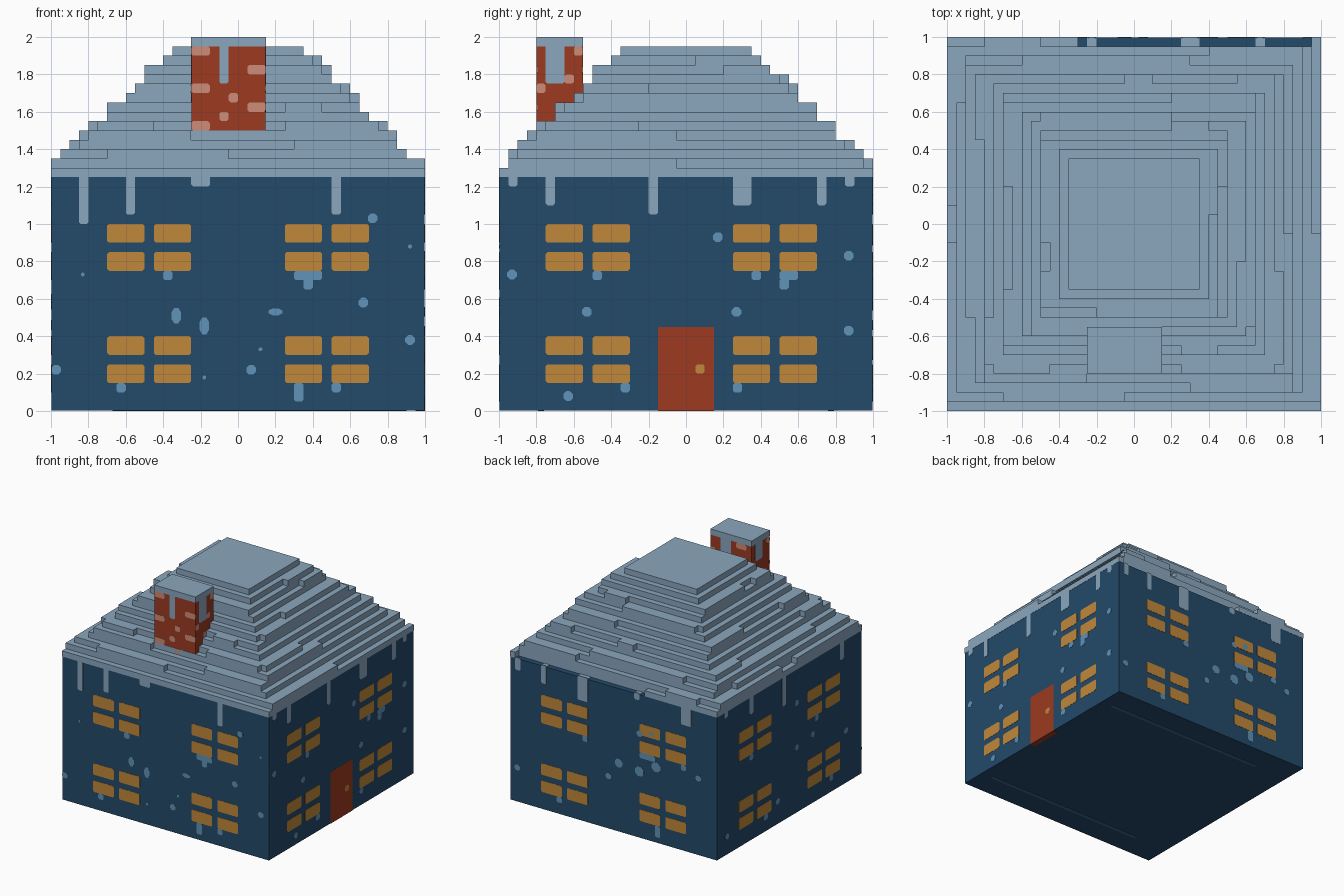
import bpy, bmesh, math

cube = bpy.data.objects.get("Cube")
if cube:
    bpy.data.objects.remove(cube)


def material(name, r, g, b):
    lin = [((c / 255 + 0.055) / 1.055) ** 2.4 for c in (r, g, b)] + [1]
    m = bpy.data.materials.new(name)
    m.diffuse_color = lin
    m.use_nodes = True
    bsdf = m.node_tree.nodes["Principled BSDF"]
    bsdf.inputs["Base Color"].default_value = lin
    bsdf.inputs["Roughness"].default_value = 0.9
    return m


WALL = material("wall blue", 35, 74, 106)
SNOW = material("pale snow", 139, 167, 190)
FROST = material("frost blue", 96, 147, 184)
GLOW = material("window amber", 192, 135, 58)
RED = material("brick red", 156, 58, 32)
PINK = material("pale brick", 207, 140, 120)
SKID = material("base strip blue", 58, 106, 146)


def finish(bm, name, mat):
    bmesh.ops.recalc_face_normals(bm, faces=bm.faces)
    me = bpy.data.meshes.new(name)
    bm.to_mesh(me)
    bm.free()
    me.materials.append(mat)
    ob = bpy.data.objects.new(name, me)
    bpy.context.collection.objects.link(ob)
    return ob


def prism(bm, near, far):
    a = [bm.verts.new(p) for p in near]
    b = [bm.verts.new(p) for p in far]
    bm.faces.new(a)
    bm.faces.new(b[::-1])
    for i in range(len(a)):
        j = (i + 1) % len(a)
        bm.faces.new((a[i], b[i], b[j], a[j]))


def boxes(name, mat, items):
    """Each item is x0, x1, y0, y1, z0, z1."""
    bm = bmesh.new()
    for x0, x1, y0, y1, z0, z1 in items:
        ring = [(x0, y0), (x1, y0), (x1, y1), (x0, y1)]
        prism(bm, [(x, y, z0) for x, y in ring], [(x, y, z1) for x, y in ring])
    return finish(bm, name, mat)


def on_side(side, u, v, d, block):
    """Point u, v on one side of a block, sunk by d."""
    x0, x1, y0, y1 = block
    return {"front": (u, y0 + d, v), "back": (u, y1 - d, v),
            "right": (x1 - d, u, v), "left": (x0 + d, u, v)}[side]


HOUSE = (-1, 1, -1, 1)
STACK = (-0.25, 0.15, -0.8, -0.55)


def plates(name, mat, side, rects=(), spots=(), block=HOUSE, c=0.01):
    """Thin plates: rects u0, u1, v0, v1 with cut corners, spots u, v, ru, rv."""
    bm = bmesh.new()
    shapes = []
    for u0, u1, v0, v1 in rects:
        shapes.append([(u0 + c, v0), (u1 - c, v0), (u1, v0 + c), (u1, v1 - c),
                       (u1 - c, v1), (u0 + c, v1), (u0, v1 - c), (u0, v0 + c)])
    for u, v, ru, rv in spots:
        shapes.append([(u + ru * math.cos((i + .5) * math.pi / 4),
                        v + rv * math.sin((i + .5) * math.pi / 4)) for i in range(8)])
    for s in shapes:
        prism(bm, [on_side(side, u, v, 0, block) for u, v in s],
              [on_side(side, u, v, 0.006, block) for u, v in s])
    return finish(bm, name, mat)


# House body
E = 0.998
boxes("house_body", WALL, [(-E, E, -E, E, 0.002, 1.25)])
boxes("base_strips", SKID, [(-0.67, 0.9, s * 0.775 - 0.015, s * 0.775 + 0.015, 0, 0.004)
                            for s in (-1, 1)])

# Stepped roof, with ragged strips hanging one step out on some sides
EXTRA = {
    "front": [(2, -.7, -.05), (3, .3, .85), (4, -.8, -.25), (5, -.75, -.45), (5, .25, .75),
              (7, .25, .45), (9, -.55, -.25), (11, -.2, .45)],
    "right": [(1, -.95, -.05), (4, -.8, -.05), (5, -.75, -.25), (8, -.55, .6),
              (9, -.2, .55), (11, .2, .45), (12, .05, .4)],
    "back": [(0, -1, -.3), (0, .95, 1), (1, -.8, -.5), (2, .4, .9), (3, -.6, .3),
             (5, -.05, .1), (5, .55, .75), (7, .2, .65), (9, -.5, .2), (10, .2, .4)],
    "left": [(1, -.95, -.1), (1, .1, .95), (2, -.9, .65), (3, -.5, .85), (4, .45, .8),
             (5, -.75, -.5), (7, .2, .65), (7, -.65, -.35), (11, -.45, -.25), (11, -.1, .45)],
}
layers = [(-1, 1, -1, .95, 1.25, 1.3)]
for k in range(1, 14):
    h, z = 1 - 0.05 * k, 1.25 + 0.05 * k
    layers.append((-h, h, -h, h, z, z + 0.05))
for side, strips in EXTRA.items():
    for k, a, b in strips:
        h, z = 1 - 0.05 * k, 1.25 + 0.05 * k
        if k == 0:
            h = 0.95
        x0, x1, y0, y1 = {"front": (a, b, -h - .05, -h), "back": (a, b, h, h + .05),
                          "right": (h, h + .05, a, b), "left": (-h - .05, -h, a, b)}[side]
        layers.append((x0, x1, y0, y1, z, z + 0.05))
boxes("stepped_roof", SNOW, layers)

# Snow hanging below the eaves: start, end, lowest height
EAVES = {
    "front": [(-.85, -.8, 1.0), (-.6, -.55, 1.05), (-.25, -.15, 1.2), (.5, .55, 1.05)],
    "right": [(-.95, -.9, 1.2), (-.75, -.7, 1.1), (-.2, -.15, 1.05), (.25, .35, 1.1),
              (.7, .75, 1.1), (.85, .9, 1.2)],
    "back": [(.9, .95, 1.15), (.65, .7, 1.1), (.25, .35, 1.05), (-.25, -.2, 1.2),
             (-.75, -.65, 1.1)],
    "left": [(.85, .9, 1.2), (.5, .55, 1.1), (.05, .1, 1.0), (-.75, -.7, 1.1)],
}
# Frost under the windows and round frost spots
FROST_RUNS = {
    "front": [(-.4, -.35, .7, .75), (.3, .45, .7, .75), (.35, .4, .65, .71),
              (-.65, -.6, .1, .15), (.3, .35, .05, .15), (.5, .55, .1, .15)],
    "right": [(-.5, -.45, .7, .75), (.35, .4, .7, .75), (.5, .6, .7, .75),
              (.5, .55, .65, .71), (-.35, -.3, .1, .15), (.25, .3, .1, .15)],
    "back": [(.5, .55, .1, .15), (.25, .3, .7, .75), (-.4, -.25, .7, .75),
             (-.7, -.65, .7, .75), (-.45, -.4, .05, .15)],
    "left": [(.5, .55, .7, .75), (.3, .35, .1, .15), (-.4, -.35, .7, .75), (-.6, -.55, .1, .15)],
}
R, T = 0.028, 0.011
SPOTS = {
    "front": [(.72, 1.03, R, R), (.92, .88, T, T), (-.83, .73, T, T), (-.972, .22, R, R),
              (.67, .58, R, R), (.92, .38, R, R), (.07, .22, R, R), (.12, .33, T, T),
              (-.18, .18, T, T), (.2, .53, .04, .02), (-.33, .51, .028, .045),
              (-.18, .455, .028, .05)],
    "right": [(u, v, R, R) for u, v in ((-.93, .73), (.17, .93), (.87, .83), (-.53, .53),
                                        (.27, .53), (.87, .43), (-.63, .08))],
    "back": [(.93, .3, R, R), (-.25, .91, R, R), (-.37, .94, R, R), (-.25, .58, .045, .045),
             (-.41, .66, .045, .045), (-.05, .6, .04, .04), (.05, .46, R, R),
             (-.82, .67, R, R)],
    "left": [(u, v, R, R) for u, v in ((-.1, .96), (-.32, .6), (.86, .16), (.16, .2),
                                       (-.78, .46), (-.1, .57))],
}
PANE_STARTS = {s: (-.7, -.45, .25, .5) for s in ("front", "back", "left")}
PANE_STARTS["right"] = (-.75, -.5, .25, .5)

for side in EAVES:
    plates(side + "_eave_snow", SNOW, side, [(a, b, z, 1.26) for a, b, z in EAVES[side]])
    plates(side + "_frost", FROST, side, FROST_RUNS[side], SPOTS[side])
    plates(side + "_window_panes", GLOW, side,
           [(u, u + .2, z, z + .1) for u in PANE_STARTS[side] for z in (.15, .3, .75, .9)])

# Snow on the bare ledge at the back
boxes("back_ledge_snow", SNOW, [(a, b, .95, 1, 1.245, 1.253)
                                for a, b in ((-.25, -.2), (.25, .35), (.65, .7))])

# Door, its underside and knob
boxes("door", RED, [(.994, .9995, -.15, .15, 0, .45), (.95, .9995, -.15, .15, 0, .004)])
plates("door_knob", GLOW, "right", [(.05, .1, .2, .25)])

# Chimney with snow cap, drips and pale bricks
boxes("chimney", RED, [(-.248, .148, -.798, -.552, 1.45, 1.95)])
boxes("chimney_snow_cap", SNOW, [(-.25, .15, -.8, -.55, 1.95, 2.0)])
DRIPS = {"front": [(-.1, -.05, 1.75, 1.96)], "right": [(-.75, -.65, 1.75, 1.96)],
         "back": [(-.05, .05, 1.75, 1.96)], "left": [(-.7, -.6, 1.8, 1.96)]}
BRICKS = {
    "front": [(-.25, -.15, 1.9, 1.95), (.05, .15, 1.8, 1.85), (-.25, -.15, 1.7, 1.75),
              (-.05, 0, 1.65, 1.7), (.05, .15, 1.6, 1.65), (-.1, -.05, 1.55, 1.6),
              (-.25, -.15, 1.5, 1.55), (-.05, 0, 1.45, 1.5)],
    "right": [(-.6, -.55, 1.9, 1.95), (-.65, -.6, 1.75, 1.8), (-.8, -.75, 1.7, 1.75),
              (-.7, -.65, 1.6, 1.65)],
    "back": [(-.2, -.1, 1.9, 1.95), (.1, .15, 1.8, 1.85)],
    "left": [(-.8, -.75, 1.9, 1.95), (-.6, -.55, 1.75, 1.8), (-.75, -.7, 1.65, 1.7)],
}
for side in DRIPS:
    plates("chimney_" + side + "_drip", SNOW, side, DRIPS[side], block=STACK)
    plates("chimney_" + side + "_pale_bricks", PINK, side, BRICKS[side], block=STACK)
